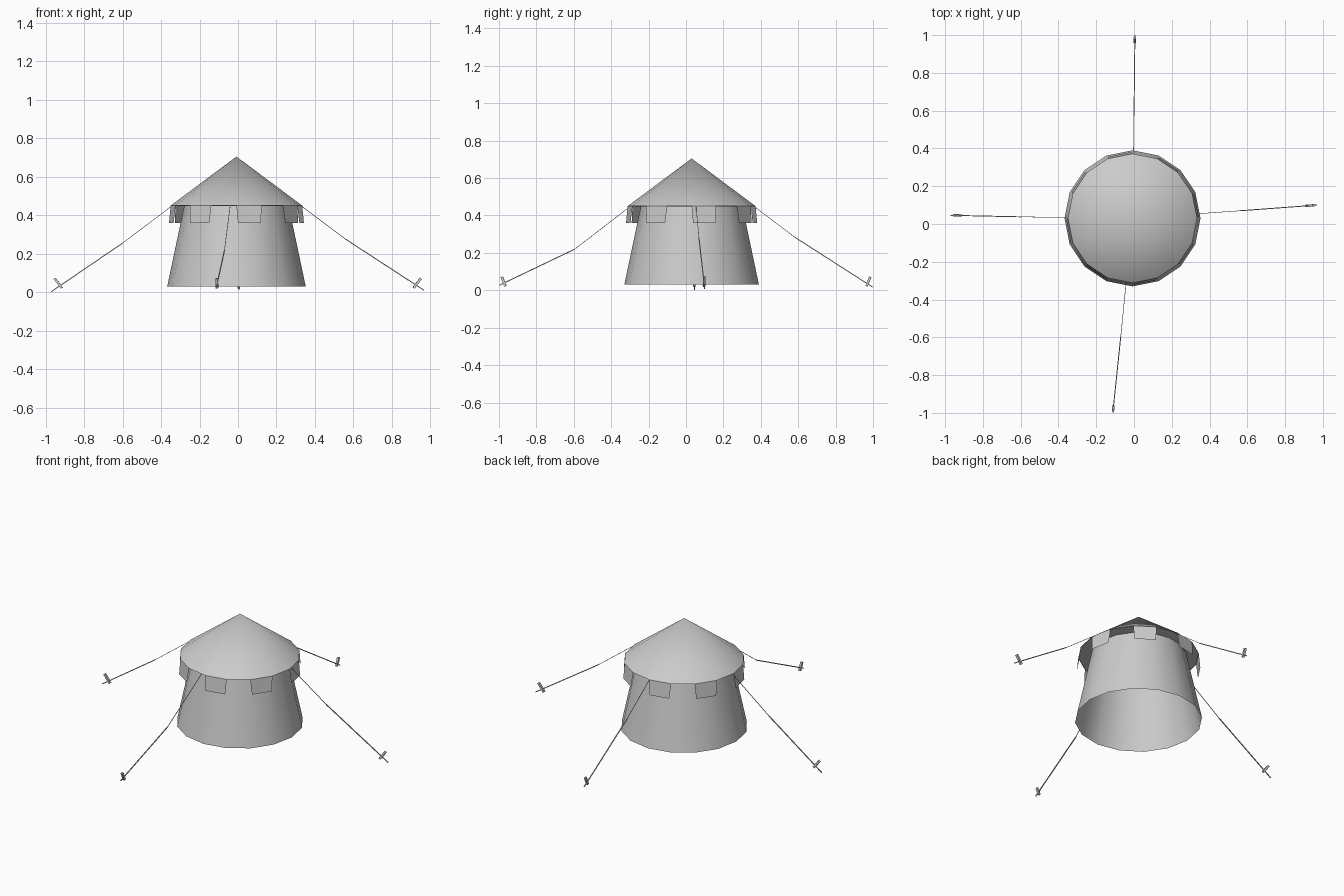
import bpy
from math import cos, sin, pi
from mathutils import Vector

if "Cube" in bpy.data.objects:
    bpy.data.objects.remove(bpy.data.objects["Cube"])

CX, CY, SIDES = -0.008, 0.03, 16
APEX = Vector((CX, CY, 0.705))


def make(name, verts, faces, smooth=False):
    me = bpy.data.meshes.new(name)
    me.from_pydata([tuple(v) for v in verts], [], faces)
    ob = bpy.data.objects.new(name, me)
    bpy.context.collection.objects.link(ob)
    if smooth:
        bpy.ops.object.select_all(action='DESELECT')
        ob.select_set(True)
        bpy.context.view_layer.objects.active = ob
        bpy.ops.object.shade_smooth_by_angle()
    return ob


def ring_point(r, a, z):
    return Vector((CX + r * cos(a), CY + r * sin(a), z))


def band(name, profile):
    """Open surface of revolution through (radius, z) pairs."""
    n = SIDES
    verts = [ring_point(r, 2 * pi * i / n, z) for r, z in profile for i in range(n)]
    faces = [(k * n + i, k * n + (i + 1) % n, (k + 1) * n + (i + 1) % n, (k + 1) * n + i)
             for k in range(len(profile) - 1) for i in range(n)]
    return make(name, verts, faces, True)


def rod(name, points, radius, sides=4):
    """Thin closed rod through a list of points."""
    verts, faces = [], []
    for i, p in enumerate(points):
        d = (points[min(i + 1, len(points) - 1)] - points[max(i - 1, 0)]).normalized()
        u = d.cross(Vector((0, 0, 1))).normalized()
        w = u.cross(d)
        for s in range(sides):
            a = 2 * pi * (s + 0.5) / sides
            verts.append(p + radius * (cos(a) * u + sin(a) * w))
    for k in range(len(points) - 1):
        for s in range(sides):
            t = (s + 1) % sides
            faces.append((k * sides + s, k * sides + t, (k + 1) * sides + t, (k + 1) * sides + s))
    faces.append(tuple(reversed(range(sides))))
    faces.append(tuple(range(len(verts) - sides, len(verts))))
    return make(name, verts, faces)


# Tapered canvas wall, with the underside of the eave
band("tent_wall", [(0.36, 0.03), (0.272, 0.447), (0.34, 0.45)])

# Conical roof
rim = [ring_point(0.342, 2 * pi * i / SIDES, 0.45) for i in range(SIDES)]
make("tent_roof", rim + [APEX],
     [(i, (i + 1) % SIDES, SIDES) for i in range(SIDES)], True)

# Hanging flaps on every second side of the eave
fv, ff = [], []
for i in range(0, SIDES, 2):
    a, b = 2 * pi * i / SIDES, 2 * pi * (i + 1) / SIDES
    top_a, top_b = ring_point(0.342, a, 0.45), ring_point(0.342, b, 0.45)
    low_a, low_b = ring_point(0.352, a, 0.36), ring_point(0.352, b, 0.36)
    k = len(fv)
    fv += [top_a, top_b, low_b.lerp(low_a, 0.06), low_a.lerp(low_b, 0.06)]
    ff.append((k + 3, k + 2, k + 1, k))
make("eave_flaps", fv, ff)

# Guy ropes: knee point, ground end
ropes = {
    "front": ((-0.07, -0.595, 0.22), (-0.112, -0.998, 0.027)),
    "back": ((0.0, 0.58, 0.285), (0.005, 0.998, 0.017)),
    "left": ((-0.60, 0.038, 0.255), (-0.97, 0.046, 0.003)),
    "right": ((0.56, 0.07, 0.275), (0.967, 0.10, 0.01)),
}
for side, (knee, end) in ropes.items():
    knee, end = Vector(knee), Vector(end)
    rod(side + "_upper_rope", [APEX - Vector((0, 0, 0.004)), knee], 0.002)
    rod(side + "_lower_rope", [knee, end], 0.0035)
    # Peg leaning away from the tent across the rope
    out = Vector((end.x - CX, end.y - CY, 0)).normalized()
    inset, lean = (0.055, 0.038) if side in ("left", "right") else (0.033, 0.02)
    foot = end - out * inset
    foot.z = 0.022
    rod(side + "_peg", [foot, foot + out * lean + Vector((0, 0, 0.05))], 0.009)
